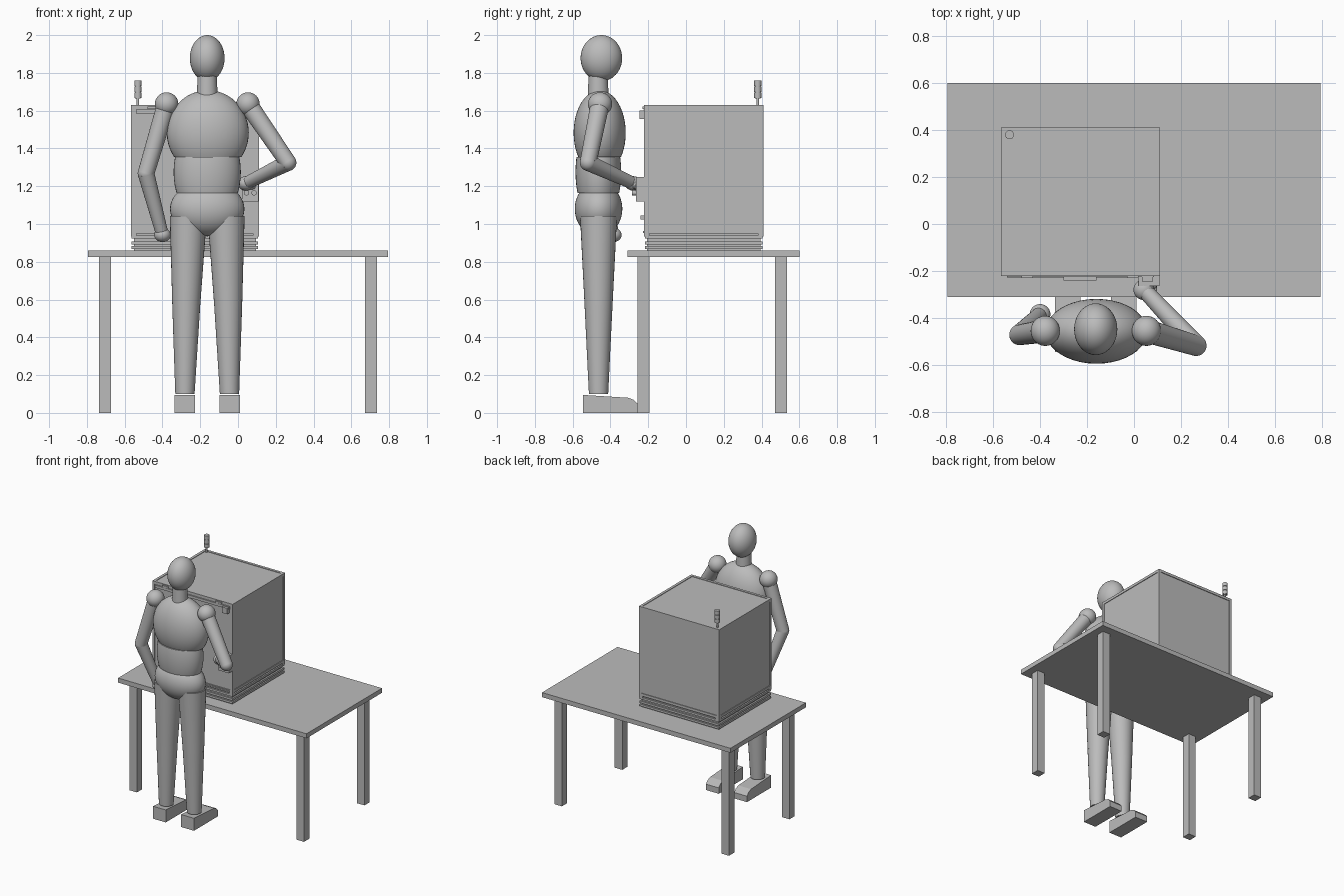
import bpy, bmesh, math
from mathutils import Vector, Matrix

cube = bpy.data.objects.get("Cube")
if cube:
    bpy.data.objects.remove(cube, do_unlink=True)

grey = bpy.data.materials.new("plain grey")
grey.use_nodes = True
COLOUR = (0.5, 0.5, 0.5, 1)
grey.diffuse_color = COLOUR
grey.node_tree.nodes["Principled BSDF"].inputs["Base Color"].default_value = COLOUR


def finish(name, bm, smooth=False):
    bmesh.ops.recalc_face_normals(bm, faces=bm.faces)
    mesh = bpy.data.meshes.new(name)
    bm.to_mesh(mesh)
    bm.free()
    mesh.materials.append(grey)
    ob = bpy.data.objects.new(name, mesh)
    bpy.context.collection.objects.link(ob)
    if smooth:
        bpy.ops.object.select_all(action='DESELECT')
        ob.select_set(True)
        bpy.context.view_layer.objects.active = ob
        bpy.ops.object.shade_smooth_by_angle(angle=math.radians(35))
    return ob


def box(name, x, y, z):
    """Box from (min, max) ranges on each axis."""
    bm = bmesh.new()
    bmesh.ops.create_cube(bm, size=1)
    for v in bm.verts:
        v.co = [r[0] + (c + 0.5) * (r[1] - r[0]) for r, c in zip((x, y, z), v.co)]
    return finish(name, bm)


def ellipsoid(name, centre, radii, low=None, high=None):
    """Ellipsoid, optionally cut flat at a low and a high level."""
    bm = bmesh.new()
    bmesh.ops.create_uvsphere(bm, u_segments=40, v_segments=24, radius=1)
    bmesh.ops.transform(bm, verts=bm.verts,
                        matrix=Matrix.Translation(centre) @ Matrix.Diagonal((*radii, 1)))
    for level, direction in ((low, -1), (high, 1)):
        if level is not None:
            bmesh.ops.bisect_plane(bm, geom=bm.verts[:] + bm.edges[:] + bm.faces[:],
                                   plane_co=(0, 0, level), plane_no=(0, 0, direction),
                                   clear_outer=True)
            bmesh.ops.holes_fill(bm, edges=[e for e in bm.edges if e.is_boundary])
    return finish(name, bm, True)


def rod(name, a, b, r1, r2=None):
    """Round, possibly tapered rod from point a to point b."""
    a, b = Vector(a), Vector(b)
    d = b - a
    bm = bmesh.new()
    bmesh.ops.create_cone(bm, cap_ends=True, segments=32, radius1=r1,
                          radius2=r1 if r2 is None else r2, depth=d.length)
    turn = d.to_track_quat('Z', 'Y').to_matrix().to_4x4()
    bmesh.ops.transform(bm, verts=bm.verts, matrix=Matrix.Translation((a + b) / 2) @ turn)
    return finish(name, bm, True)


# Table
box("table_top", (-0.795, 0.795), (-0.31, 0.6), (0.825, 0.86))
for side, x in (("right", -0.705), ("left", 0.705)):
    for end, y in (("front", -0.225), ("back", 0.503)):
        box(f"table_leg_{end}_{side}", (x - 0.032, x + 0.032), (y - 0.032, y + 0.032), (0, 0.825))

# Cabinet base: recessed core with stacked rails and corner feet
X, Y, Z = (-0.567, 0.11), (-0.222, 0.41), (0.95, 1.63)


def inset(r, d):
    return (r[0] + d, r[1] - d)


box("base_core", inset(X, 0.016), inset(Y, 0.016), (0.86, 0.95))
for i, z in enumerate((0.868, 0.892, 0.922)):
    box(f"base_rail_{i}", inset(X, 0.004), inset(Y, 0.004), (z, z + 0.016))
for x in (X[0], X[1] - 0.03):
    for y in (Y[0], Y[1] - 0.03):
        box("base_corner", (x, x + 0.03), (y, y + 0.03), (0.935, 0.95))

# Cabinet body: recessed panels inside an edge frame
T = 0.02
box("cabinet_panels", inset(X, 0.005), inset(Y, 0.005), inset(Z, 0.004))


def ends(r):
    return ((r[0], r[0] + T), (r[1] - T, r[1]))


for p in (0, 1):
    for q in (0, 1):
        box("frame_upright", ends(X)[p], ends(Y)[q], Z)
        box("frame_side_bar", ends(X)[p], inset(Y, T), ends(Z)[q])
        box("frame_cross_bar", inset(X, T), ends(Y)[p], ends(Z)[q])

# Cabinet front fittings
box("door_top_strip", (-0.54, 0.085), (-0.226, -0.215), (1.585, 1.605))
box("door_bottom_strip", (-0.54, 0.085), (-0.228, -0.215), (0.952, 0.962))
for x in (-0.48, -0.03):
    box("door_hinge", (x, x + 0.05), (-0.23, -0.215), (1.608, 1.622))
box("door_latch", (0.035, 0.08), (-0.245, -0.215), (1.555, 1.6))
box("door_handle", (-0.3, -0.16), (-0.24, -0.215), (1.025, 1.045))
box("control_box", (0.02, 0.108), (-0.265, -0.215), (1.12, 1.25))
for i, x in enumerate((0.045, 0.085)):
    rod(f"control_button_{i}", (x, -0.26, 1.165), (x, -0.285, 1.165), 0.014)

# Signal tower
rod("signal_pole", (-0.53, 0.38, 1.62), (-0.53, 0.38, 1.67), 0.007)
rod("signal_core", (-0.53, 0.38, 1.665), (-0.53, 0.38, 1.755), 0.014)
for i in range(3):
    z = 1.667 + i * 0.032
    rod(f"signal_lamp_{i}", (-0.53, 0.38, z), (-0.53, 0.38, z + 0.028), 0.019)

# Figure: head and trunk
C = -0.163
ellipsoid("head", (C, -0.448, 1.878), (0.092, 0.11, 0.122))
rod("neck", (C, -0.465, 1.66), (C, -0.465, 1.8), 0.056, 0.05)
ellipsoid("chest", (C + 0.003, -0.457, 1.483), (0.217, 0.138, 0.225), low=1.355)
ellipsoid("belly", (C, -0.464, 1.275), (0.178, 0.121, 0.27), low=1.165, high=1.356)
ellipsoid("pelvis", (C, -0.463, 1.08), (0.197, 0.126, 0.145))

# Legs and shoes
for side, s in (("right", -1), ("left", 1)):
    knee = (C + s * 0.111, -0.463, 0.57)
    rod(f"thigh_{side}", knee, (C + s * 0.1, -0.463, 1.04), 0.074, 0.098)
    rod(f"shin_{side}", (C + s * 0.118, -0.463, 0.1), knee, 0.051, 0.074)
    bm = bmesh.new()
    profile = [(-0.545, 0), (-0.255, 0), (-0.255, 0.045), (-0.275, 0.068),
               (-0.305, 0.08), (-0.545, 0.095)]
    x = C + s * 0.119
    face = bm.faces.new([bm.verts.new((x - 0.054, y, z)) for y, z in profile])
    out = bmesh.ops.extrude_face_region(bm, geom=[face])["geom"]
    bmesh.ops.translate(bm, vec=(0.108, 0, 0),
                        verts=[g for g in out if isinstance(g, bmesh.types.BMVert)])
    finish(f"shoe_{side}", bm)

# Arms: shoulder, elbow and hand joints linked by rods
arms = {"right": ((-0.378, -0.455, 1.635), (-0.487, -0.472, 1.268), (-0.4, -0.385, 0.942)),
        "left": ((0.053, -0.455, 1.635), (0.265, -0.518, 1.325), (0.042, -0.28, 1.215))}
for side, (shoulder, elbow, hand) in arms.items():
    ellipsoid(f"shoulder_{side}", shoulder, (0.062, 0.064, 0.062))
    rod(f"upper_arm_{side}", elbow, shoulder, 0.044, 0.05)
    ellipsoid(f"elbow_{side}", elbow, (0.044, 0.044, 0.044))
    rod(f"forearm_{side}", hand, elbow, 0.033, 0.044)
    ellipsoid(f"hand_{side}", hand, (0.044, 0.044, 0.038))
# Fingers reaching the controls
rod("fingers_left", arms["left"][2], (0.085, -0.255, 1.2), 0.03, 0.018)
